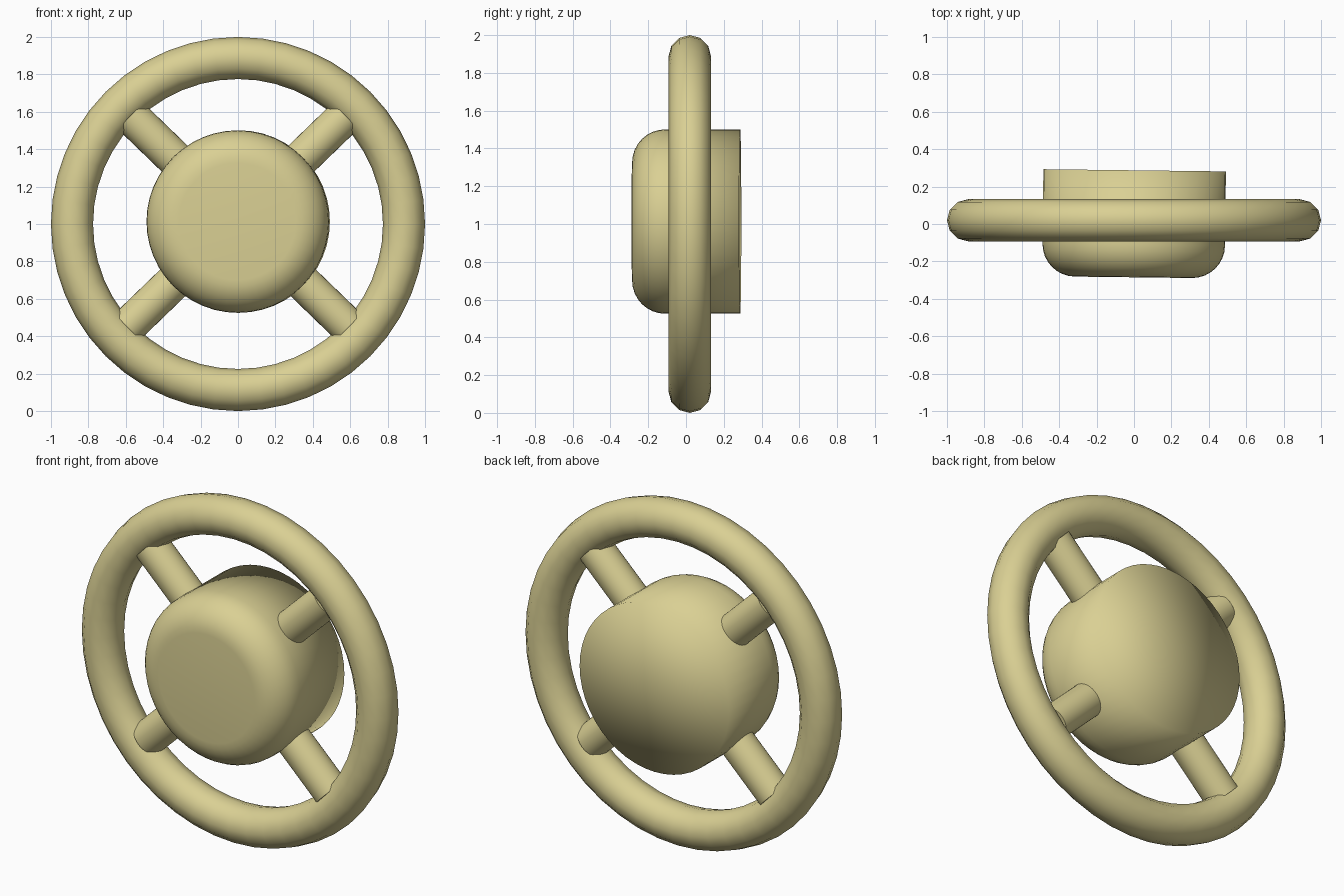
import bpy, bmesh, math
from mathutils import Matrix, Vector

if "Cube" in bpy.data.objects:
    bpy.data.objects.remove(bpy.data.objects["Cube"])

mat = bpy.data.materials.new("pale_straw")
mat.diffuse_color = (0.70, 0.63, 0.295, 1.0)
mat.use_nodes = True
mat.node_tree.nodes["Principled BSDF"].inputs["Base Color"].default_value = mat.diffuse_color


def finish(obj, name):
    obj.name = name
    obj.data.materials.append(mat)
    for p in obj.data.polygons:
        p.use_smooth = True


# Rim: upright ring facing the front
bpy.ops.mesh.primitive_torus_add(major_segments=48, minor_segments=12,
                                 major_radius=0.8875, minor_radius=0.1125,
                                 location=(0, 0.02, 1.0),
                                 rotation=(math.pi / 2, 0, 0))
finish(bpy.context.object, "rim")

# Hub: turned profile, rounded at the front and square at the back
R, FRONT, BACK, ROUND, SEG = 0.488, -0.285, 0.287, 0.175, 48
profile = [(0.0, FRONT)]
for i in range(9):
    a = math.pi / 2 * i / 8
    profile.append((R - ROUND + ROUND * math.sin(a),
                    FRONT + ROUND - ROUND * math.cos(a)))
profile += [(R, BACK), (0.0, BACK)]

bm = bmesh.new()
verts = [bm.verts.new((r, y, 0)) for r, y in profile]
edges = [bm.edges.new(pair) for pair in zip(verts, verts[1:])]
bmesh.ops.spin(bm, geom=verts + edges, cent=(0, 0, 0), axis=(0, 1, 0),
               angle=2 * math.pi, steps=SEG)
bmesh.ops.remove_doubles(bm, verts=bm.verts, dist=1e-4)
bmesh.ops.recalc_face_normals(bm, faces=bm.faces)
mesh = bpy.data.meshes.new("hub")
bm.to_mesh(mesh)
bm.free()
hub = bpy.data.objects.new("hub", mesh)
bpy.context.collection.objects.link(hub)
hub.location = (0, 0, 1.013)
hub.rotation_euler = (0, 0, math.radians(-0.7))
finish(hub, "hub")

# Spokes: two crossed rods running through the hub, ending just inside the rim
for side, name in ((1, "spoke_rod_right"), (-1, "spoke_rod_left")):
    low = Vector((-0.5925 * side, 0.02, 0.45))
    high = Vector((0.575 * side, 0.02, 1.578))
    d = high - low
    bpy.ops.mesh.primitive_cylinder_add(vertices=32, radius=0.098, depth=d.length,
                                        location=(low + high) / 2)
    rod = bpy.context.object
    rod.rotation_euler = d.to_track_quat('Z', 'Y').to_euler()
    finish(rod, name)
    bpy.ops.object.shade_smooth_by_angle(angle=math.radians(40))
